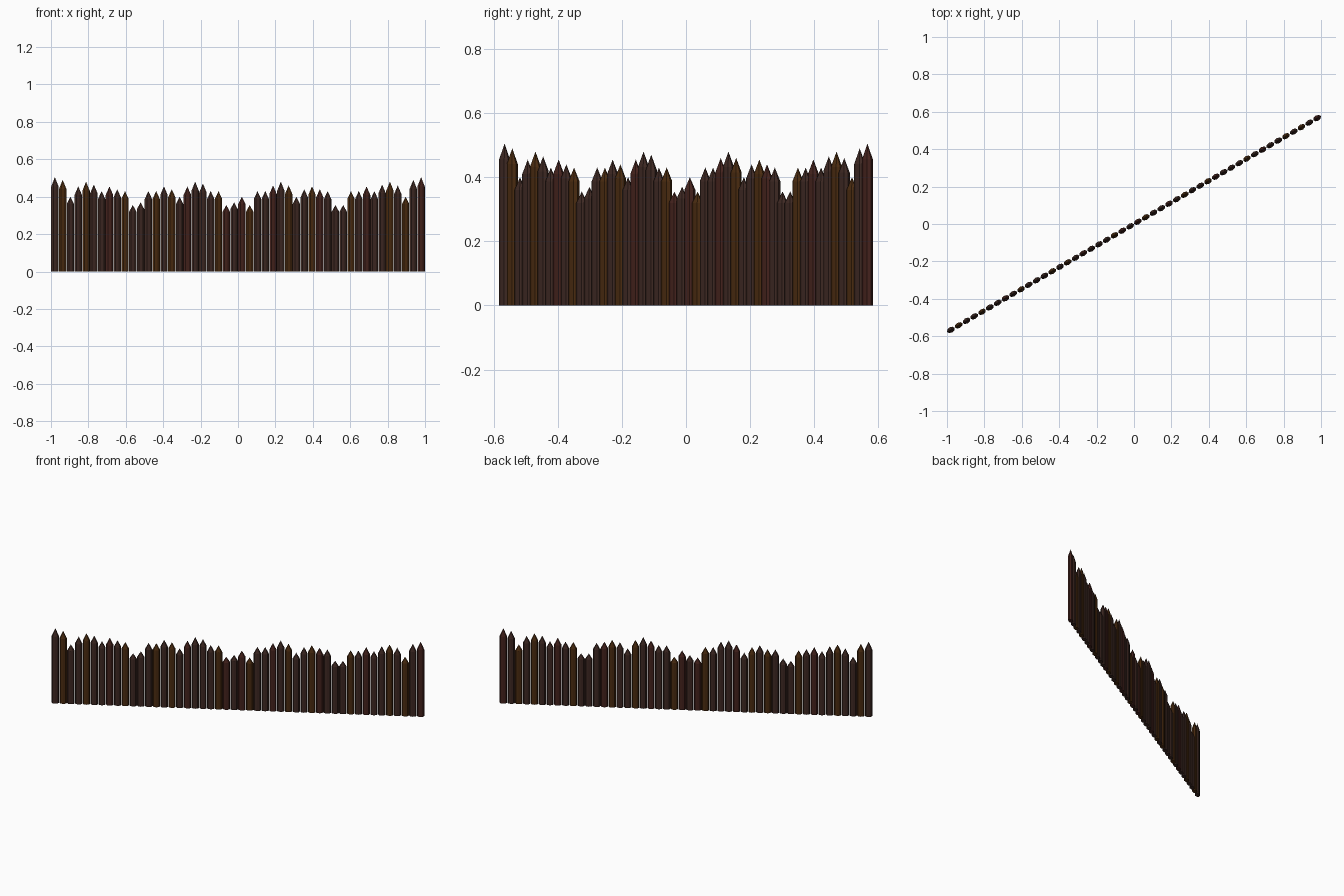
import bpy, bmesh, math
from mathutils import Matrix

if "Cube" in bpy.data.objects:
    bpy.data.objects.remove(bpy.data.objects["Cube"])

ANGLE = math.radians(30)
SIDES = 8
A, B = 0.0228, 0.0150          # half width along / across the wall

# tip heights of the stakes in hundredths, left to right
HEIGHTS = [50.5, 49, 40, 45.5, 48, 46.5, 43, 45.5, 44, 43, 35.5, 37,
           43, 43, 45.5, 44, 40, 45.5, 48, 47, 43, 43, 35.5, 37,
           40, 35.5, 43, 43, 46, 48, 46, 40, 44, 45.5, 44, 43,
           35.5, 35.5, 43, 43, 45.5, 43, 46.5, 48, 46, 40, 49, 50.5]
ORANGE = {1, 4, 9, 13, 15, 21, 25, 30, 33, 38, 43, 45}
RED = {7, 17, 22, 24, 28, 34, 40, 47}


def material(name, rgb):
    m = bpy.data.materials.new(name)
    m.diffuse_color = (*rgb, 1)
    m.use_nodes = True
    m.node_tree.nodes["Principled BSDF"].inputs["Base Color"].default_value = m.diffuse_color
    return m


DARK_M = material("dark_wood", (0.047, 0.021, 0.016))
ORANGE_M = material("orange_wood", (0.068, 0.024, 0.005))
RED_M = material("red_wood", (0.058, 0.016, 0.012))


def stake(i, h):
    # flattened post with a sharpened tip
    bm = bmesh.new()
    rings = []
    for z in (0, h * 0.9):
        rings.append([bm.verts.new((A * math.cos(2 * math.pi * k / SIDES),
                                    B * math.sin(2 * math.pi * k / SIDES), z))
                      for k in range(SIDES)])
    tip = bm.verts.new((0, 0, h))
    low, high = rings
    bm.faces.new(low[::-1])
    for k in range(SIDES):
        n = (k + 1) % SIDES
        bm.faces.new((low[k], low[n], high[n], high[k]))
        bm.faces.new((high[k], high[n], tip))
    bm.transform(Matrix.Rotation(ANGLE, 4, 'Z'))
    me = bpy.data.meshes.new("stake")
    bm.to_mesh(me)
    bm.free()
    me.materials.append(ORANGE_M if i in ORANGE else RED_M if i in RED else DARK_M)
    ob = bpy.data.objects.new(f"stake_{i + 1:02d}", me)
    t = 2 * i / (len(HEIGHTS) - 1) - 1
    ob.location = (0.979 * t, 0.566 * t, 0)
    bpy.context.collection.objects.link(ob)


# the palisade wall
for i, h in enumerate(HEIGHTS):
    stake(i, h / 100)
